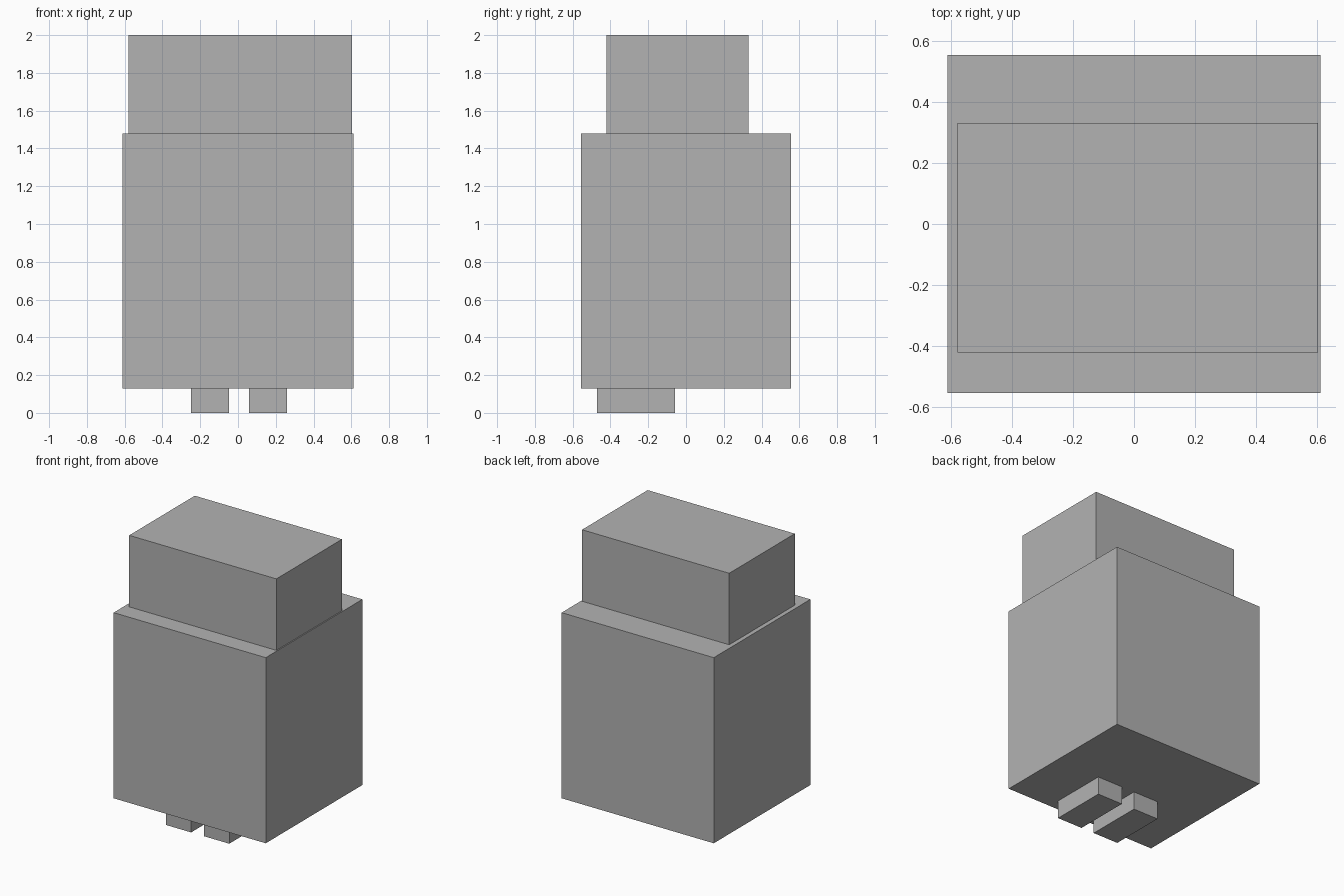
import bpy
import bmesh
from mathutils import Matrix, Vector

cube = bpy.data.objects.get("Cube")
if cube:
    bpy.data.objects.remove(cube, do_unlink=True)

# Single plain grey material
grey = bpy.data.materials.new("plain_grey")
grey.use_nodes = True
colour = (0.448, 0.448, 0.448, 1.0)
grey.diffuse_color = colour
grey.node_tree.nodes["Principled BSDF"].inputs["Base Color"].default_value = colour


def block(name, low, high):
    """Add a flat-shaded box between two opposite corners."""
    low, high = Vector(low), Vector(high)
    bm = bmesh.new()
    bmesh.ops.create_cube(
        bm, size=1.0,
        matrix=Matrix.Translation((low + high) / 2) @ Matrix.Diagonal((*(high - low), 1.0)))
    mesh = bpy.data.meshes.new(name)
    bm.to_mesh(mesh)
    bm.free()
    mesh.materials.append(grey)
    obj = bpy.data.objects.new(name, mesh)
    bpy.context.collection.objects.link(obj)
    return obj


BODY_BOTTOM, BODY_TOP, HEIGHT = 0.13, 1.48, 2.0

# Main body and the narrower, slightly offset head block
block("body", (-0.612, -0.555, BODY_BOTTOM), (0.612, 0.555, BODY_TOP))
block("head", (-0.58, -0.422, BODY_TOP), (0.604, 0.332, HEIGHT))

# Pair of feet set towards the front
for name, x in (("right_foot", -0.25), ("left_foot", 0.057)):
    block(name, (x, -0.47, 0.0), (x + 0.202, -0.057, BODY_BOTTOM))
